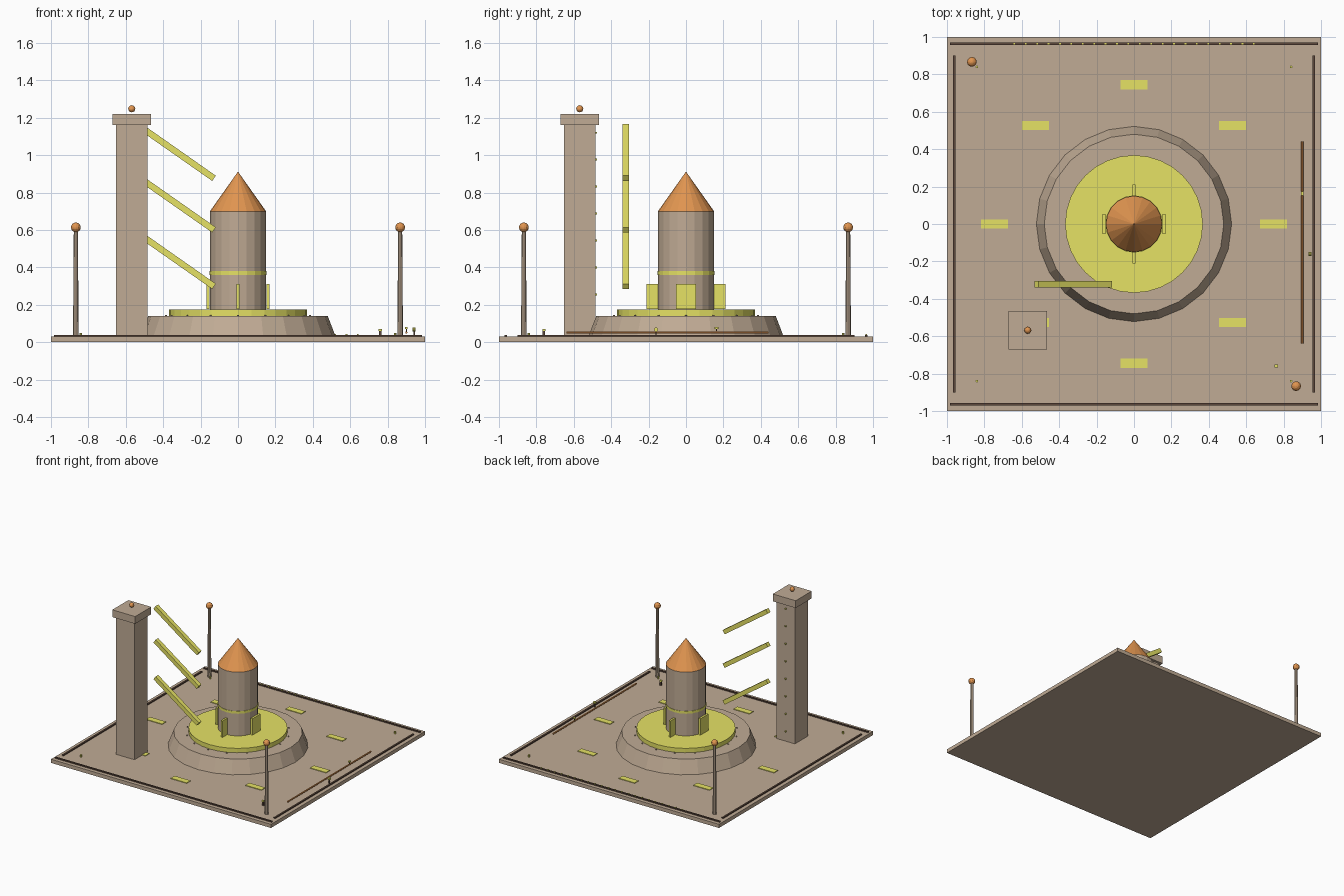
import bpy, math
from math import cos, sin, pi

if "Cube" in bpy.data.objects:
    bpy.data.objects.remove(bpy.data.objects["Cube"])


def mat(name, rgb):
    m = bpy.data.materials.new(name)
    m.diffuse_color = (*rgb, 1)
    m.use_nodes = True
    m.node_tree.nodes["Principled BSDF"].inputs["Base Color"].default_value = m.diffuse_color
    return m


TAN = mat("warm_concrete", (0.53, 0.41, 0.30))
YELLOW = mat("safety_yellow", (0.79, 0.76, 0.13))
ORANGE = mat("copper_orange", (0.75, 0.30, 0.08))
DARK = mat("dark_brown", (0.11, 0.065, 0.045))


def finish(name, m):
    o = bpy.context.object
    o.name = name
    o.data.materials.append(m)
    return o


def box(name, m, loc, size, rot=(0, 0, 0)):
    bpy.ops.mesh.primitive_cube_add(size=1, location=loc, rotation=rot)
    o = finish(name, m)
    o.scale = size
    return o


def cone(name, m, xy, z0, z1, r0, r1, sides):
    bpy.ops.mesh.primitive_cone_add(vertices=sides, radius1=r0, radius2=r1, depth=z1 - z0,
                                    location=(*xy, (z0 + z1) / 2))
    return finish(name, m)


def ball(name, m, loc, r):
    bpy.ops.mesh.primitive_uv_sphere_add(segments=12, ring_count=8, radius=r, location=loc)
    return finish(name, m)


# Ground slab with raised perimeter curbs
box("ground_slab", TAN, (0, 0, 0.015), (2, 2, 0.03))
for s in (-1, 1):
    box("long_curb", DARK, (0, s * 0.963, 0.034), (1.97, 0.014, 0.009))
    box("side_curb", DARK, (s * 0.962, 0, 0.034), (0.014, 1.8, 0.009))

# Launch pedestal, deck and bolts
cone("pedestal", TAN, (0, 0), 0.03, 0.14, 0.522, 0.48, 24)
cone("launch_deck", YELLOW, (0, 0), 0.14, 0.176, 0.368, 0.368, 32)
for i in range(16):
    a = i * pi / 8
    cone("deck_bolt", TAN, (0.385 * cos(a), 0.385 * sin(a)), 0.138, 0.146, 0.005, 0.005, 6)

# Rocket
cone("rocket_body", TAN, (0, 0), 0.176, 0.70, 0.15, 0.15, 20)
cone("rocket_nose", ORANGE, (0, 0), 0.70, 0.912, 0.15, 0, 20)
cone("rocket_band", YELLOW, (0, 0), 0.36, 0.38, 0.153, 0.153, 20)
for x, y in ((0.16, 0), (-0.16, 0), (0, 0.16), (0, -0.16)):
    box("rocket_fin", YELLOW, (x, y, 0.245), (0.016, 0.105, 0.135))

# Service tower, cap, beacon and rungs
T = -0.568
box("tower", TAN, (T, T, 0.595), (0.166, 0.166, 1.13))
box("tower_cap", TAN, (T, T, 1.19), (0.208, 0.208, 0.06))
ball("tower_beacon", ORANGE, (T, T, 1.248), 0.019)
for i in range(8):
    box("tower_rung", YELLOW, (T, -0.482, 0.112 + i * 0.144), (0.01, 0.012, 0.01))

# Sloping service arms
for z in (1.014, 0.738, 0.436):
    box("service_arm", YELLOW, (-0.325, -0.322, z), (0.48, 0.034, 0.034),
        (0, math.radians(35), 0))

# Floodlight poles
for x, y in ((-0.867, 0.867), (0.867, -0.867)):
    cone("light_pole", TAN, (x, y), 0.03, 0.6, 0.015, 0.011, 8)
    ball("light_globe", ORANGE, (x, y, 0.614), 0.026)

# Painted ground markings
for i in range(8):
    a = i * pi / 4
    box("ground_marking", YELLOW, (0.745 * cos(a), 0.745 * sin(a), 0.032), (0.145, 0.05, 0.006))

# Fuel pipe with valve, gauge and control post
bpy.ops.mesh.primitive_cylinder_add(vertices=8, radius=0.006, depth=1.08,
                                    location=(0.9, -0.1, 0.052), rotation=(pi / 2, 0, 0))
finish("fuel_pipe", ORANGE)
box("pipe_valve", YELLOW, (0.9, 0.163, 0.076), (0.014, 0.02, 0.01))
box("pipe_valve_stem", DARK, (0.9, 0.163, 0.063), (0.006, 0.006, 0.02))
bpy.ops.mesh.primitive_cylinder_add(vertices=10, radius=0.011, depth=0.016,
                                    location=(0.942, -0.16, 0.068), rotation=(0, pi / 2, 0))
finish("gauge", YELLOW)
box("gauge_stand", DARK, (0.942, -0.16, 0.045), (0.006, 0.006, 0.03))
box("control_post", DARK, (0.76, -0.76, 0.047), (0.014, 0.014, 0.034))
box("control_box", YELLOW, (0.76, -0.76, 0.066), (0.018, 0.016, 0.01))

# Corner marker lamps and lamps along the back curb
for sx in (-1, 1):
    for sy in (-1, 1):
        cone("corner_lamp", YELLOW, (sx * 0.84, sy * 0.84), 0.03, 0.05, 0.007, 0.007, 8)
for i in range(22):
    box("curb_lamp", YELLOW, (-0.64 + i * 0.061, 0.963, 0.04), (0.009, 0.009, 0.008))
